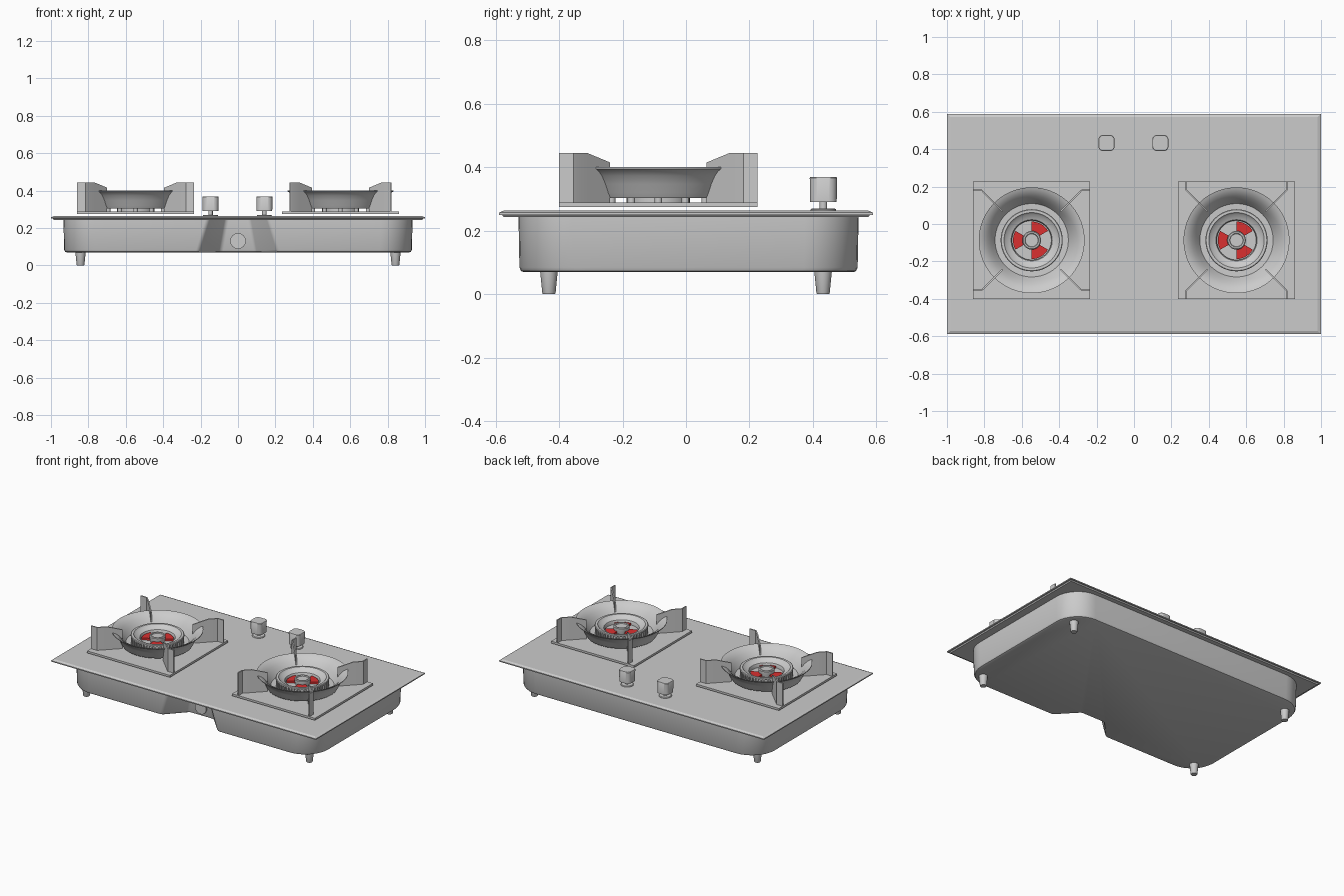
import bpy, bmesh, math
from mathutils import Vector

if "Cube" in bpy.data.objects:
    bpy.data.objects.remove(bpy.data.objects["Cube"])

red = bpy.data.materials.new("red_burner")
red.diffuse_color = (0.7, 0.03, 0.03, 1)
red.use_nodes = True
red.node_tree.nodes["Principled BSDF"].inputs["Base Color"].default_value = red.diffuse_color


def finish(name, bm, mat=None, angle=35):
    bmesh.ops.recalc_face_normals(bm, faces=bm.faces)
    me = bpy.data.meshes.new(name)
    bm.to_mesh(me)
    bm.free()
    ob = bpy.data.objects.new(name, me)
    bpy.context.collection.objects.link(ob)
    if mat:
        me.materials.append(mat)
    bpy.ops.object.select_all(action='DESELECT')
    ob.select_set(True)
    bpy.context.view_layer.objects.active = ob
    bpy.ops.object.shade_smooth_by_angle(angle=math.radians(angle))
    return ob


def loft(name, rings, mat=None, angle=35):
    """Skin a stack of equal-length point rings and cap both ends."""
    bm = bmesh.new()
    vs = [[bm.verts.new(p) for p in r] for r in rings]
    n = len(vs[0])
    for a, b in zip(vs, vs[1:]):
        for i in range(n):
            j = (i + 1) % n
            bm.faces.new((a[i], a[j], b[j], b[i]))
    bm.faces.new(vs[0][::-1])
    bm.faces.new(vs[-1])
    return finish(name, bm, mat, angle)


def lathe(name, profile, x=0, y=0, seg=64, closed=False):
    """Spin an (r, z) profile about the vertical axis through x, y."""
    bm = bmesh.new()
    vs = []
    for r, z in profile:
        k = 1 if r == 0 else seg
        vs.append([bm.verts.new((x + r * math.cos(2 * math.pi * i / seg),
                                 y + r * math.sin(2 * math.pi * i / seg), z)) for i in range(k)])
    pairs = list(zip(vs, vs[1:])) + ([(vs[-1], vs[0])] if closed else [])
    for a, b in pairs:
        for i in range(seg):
            j = (i + 1) % seg
            f = [a[i % len(a)], a[j % len(a)], b[j % len(b)], b[i % len(b)]]
            bm.faces.new(list(dict.fromkeys(f)))
    return finish(name, bm)


def rounded(pts, steps=8):
    """Fillet each (x, y, radius) corner of a polygon with a curve."""
    out = []
    for i, (x, y, r) in enumerate(pts):
        p = Vector((x, y))
        a = Vector(pts[i - 1][:2]) - p
        b = Vector(pts[(i + 1) % len(pts)][:2]) - p
        half = a.angle(b) / 2
        d = r / math.tan(half)
        c = p + (a.normalized() + b.normalized()).normalized() * (r / math.sin(half))
        s, e = p + a.normalized() * d - c, p + b.normalized() * d - c
        ang = math.atan2(s.x * e.y - s.y * e.x, s.dot(e))
        for k in range(steps + 1):
            t = ang * k / steps
            out.append((c.x + s.x * math.cos(t) - s.y * math.sin(t),
                        c.y + s.x * math.sin(t) + s.y * math.cos(t)))
    return out


def rect(w, d, z, cx=0, cy=0):
    return [(cx + sx * w, cy + sy * d, z) for sx, sy in ((-1, -1), (1, -1), (1, 1), (-1, 1))]


# Worktop plate with a stepped, chamfered rim
loft("top_plate", [rect(.985, .575, .243), rect(.99, .58, .25), rect(1, .589, .25),
                   rect(1, .589, .257), rect(.982, .573, .264)], angle=10)


# Body tub with a tapered notch in the front
def tub(outer, inner, inset, z):
    f, b, w = -.525 + inset, .541 - inset, .93 - inset
    k = -.395 + inset
    pts = [(-w, f, .17), (-outer, f, .03), (-inner, k, .03), (inner, k, .03),
           (outer, f, .03), (w, f, .17), (w, b, .17), (-w, b, .17)]
    return [(x, y, z) for x, y in rounded(pts)]


loft("body_tub", [tub(.215, .092, .014, .069), tub(.214, .091, .005, .073),
                  tub(.211, .09, 0, .084), tub(.16, .062, -.003, .245)])

# Gas inlet on the notch wall
loft("gas_inlet", [[(.042 * math.cos(t * math.pi / 16), y, .13 + .042 * math.sin(t * math.pi / 16))
                    for t in range(32)] for y in (-.405, -.36)])

# Feet
for sx in (-1, 1):
    for sy in (-1, 1):
        lathe("foot", [(0, 0), (.019, 0), (.021, .004), (.028, .075), (0, .075)],
              sx * .842, sy * .432, 24)

# Control knobs
for x in (-.147, .141):
    lathe("knob_base", [(0, .262), (.04, .262), (.04, .267), (.036, .27), (0, .27)], x, .433, 32)
    lathe("knob_stem", [(0, .265), (.012, .265), (.012, .295), (0, .295)], x, .433, 24)
    rings = []
    for z, s in ((.29, .042), (.366, .043), (.369, .041)):
        o = rounded([(-s, -s, .025), (s, -s, .025), (s, s, .025), (-s, s, .025)])
        rings.append([(x + a, .433 + b, z) for a, b in o])
    loft("knob", rings)


# Bent upright pan support, extruded along a plan path
def support(cx, cy, sx, sy, along_x):
    end = (.313, .268) if along_x else (.268, .313)
    path = [(.155, .155), (.225, .225), (.26, .26), (.268, .268), end]
    tops = [.415, .444, .444, .444, .444]
    h = .004
    rings = []
    for i, ((px, py), zt) in enumerate(zip(path, tops)):
        n = Vector((-1, 1)).normalized()
        if i >= 3:
            n = Vector((0, 1)) if along_x else Vector((-1, 0))
        ring = []
        for s, z in ((-1, .28), (1, .28), (1, zt), (-1, zt)):
            ring.append((cx + sx * (px + s * h * n.x), cy + sy * (py + s * h * n.y), z))
        rings.append(ring)
    loft("pan_support", rings, angle=30)


# Burners
CY = -.087
for cx, along_x in ((-.547, True), (.548, False)):
    loft("burner_tray", [rect(.313, .313, .274, cx, CY), rect(.313, .313, .288, cx, CY)])
    for sx in (-1, 1):
        for sy in (-1, 1):
            support(cx, CY, sx, sy, along_x)
    # flared bowl
    lathe("burner_bowl", [(.283, .4), (.272, .396), (.255, .387), (.236, .37), (.218, .347),
                          (.204, .325), (.196, .312), (.15, .31), (.15, .303), (.218, .303),
                          (.228, .32), (.24, .347), (.256, .373), (.27, .387), (.283, .395)],
          cx, CY, 72, True)
    # pedestal under the bowl
    lathe("burner_pedestal", [(0, .285), (.1, .285), (.1, .315), (0, .315)], cx, CY, 32)
    for i in range(12):
        a = i * math.pi / 6
        lathe("bowl_peg", [(0, .285), (.012, .285), (.012, .306), (0, .306)],
              cx + .17 * math.cos(a), CY + .17 * math.sin(a), 12)
    # outer flame ring with teeth
    lathe("flame_ring", [(.105, .335), (.11, .346), (.138, .356), (.148, .368), (.162, .368),
                         (.166, .365), (.166, .357), (.154, .355), (.154, .308), (.105, .308)],
          cx, CY, 72, True)
    teeth = bmesh.new()
    for i in range(48):
        a = i * math.pi / 24
        lo = len(teeth.verts)
        v = []
        for z in (.312, .358):
            for r, da in ((.15, -.03), (.165, -.03), (.165, .03), (.15, .03)):
                v.append(teeth.verts.new((cx + r * math.cos(a + da), CY + r * math.sin(a + da), z)))
        for f in ((0, 1, 2, 3), (4, 5, 6, 7), (0, 1, 5, 4), (1, 2, 6, 5), (2, 3, 7, 6), (3, 0, 4, 7)):
            teeth.faces.new([v[k] for k in f])
    finish("flame_ring_teeth", teeth)
    # inner dish, central cap and red inserts
    lathe("inner_dish", [(0, .308), (.108, .308), (.108, .322), (0, .322)], cx, CY, 48)
    lathe("centre_cap", [(0, .315), (.044, .315), (.05, .345), (.05, .358), (.045, .362),
                         (.037, .362), (.034, .356), (0, .356)], cx, CY, 40)
    for k in range(3):
        mid = math.radians(60 + 120 * k)
        arc = [mid + math.radians(-30 + 60 * i / 8) for i in range(9)]
        plan = ([(.1 * math.cos(a), .1 * math.sin(a)) for a in arc] +
                [(.045 * math.cos(a), .045 * math.sin(a)) for a in reversed(arc)])
        loft("red_insert", [[(cx + x, CY + y, z) for x, y in plan] for z in (.318, .336)], red)
